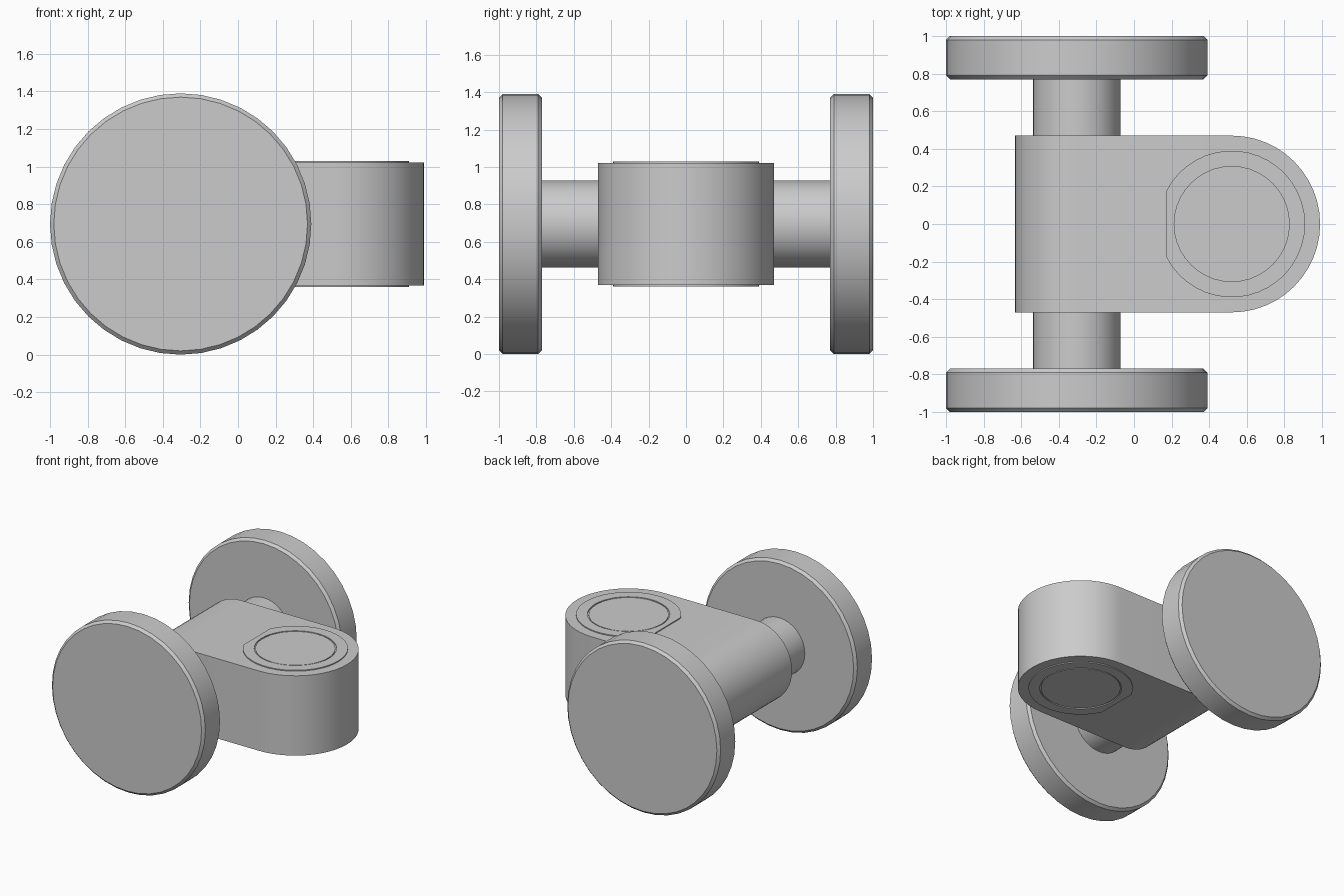
import bpy, bmesh
from math import sin, cos, pi, radians, asin
from mathutils import Vector

cube = bpy.data.objects.get("Cube")
if cube:
    bpy.data.objects.remove(cube, do_unlink=True)

# Material
grey = bpy.data.materials.new("light grey")
grey.use_nodes = True
colour = (0.6, 0.6, 0.6, 1)
grey.diffuse_color = colour
grey.node_tree.nodes["Principled BSDF"].inputs["Base Color"].default_value = colour

# Main dimensions
AXLE_X, AXLE_Z = -0.305, 0.695
PIN_X = 0.52
HALF_WIDTH, HALF_HEIGHT = 0.47, 0.327
BOSS_HALF = 0.335


def arc(cx, cy, r, start, end, n):
    return [(cx + r * cos(start + (end - start) * i / n),
             cy + r * sin(start + (end - start) * i / n)) for i in range(n + 1)]


def circle(cx, cy, r, n):
    return arc(cx, cy, r, 0, 2 * pi, n)[:-1]


def prism(name, outline, axis, lo, hi):
    """Extrude an outline along z (outline in xy) or y (outline in xz)."""
    place = (lambda a, b, c: (a, b, c)) if axis == "z" else (lambda a, b, c: (a, c, b))
    bm = bmesh.new()
    base = bm.faces.new([bm.verts.new(place(a, b, lo)) for a, b in outline])
    grown = bmesh.ops.extrude_face_region(bm, geom=[base])["geom"]
    bmesh.ops.translate(bm, verts=[v for v in grown if isinstance(v, bmesh.types.BMVert)],
                        vec=Vector(place(0, 0, hi - lo)))
    bmesh.ops.recalc_face_normals(bm, faces=bm.faces)
    mesh = bpy.data.meshes.new(name)
    bm.to_mesh(mesh)
    bm.free()
    mesh.materials.append(grey)
    obj = bpy.data.objects.new(name, mesh)
    bpy.context.collection.objects.link(obj)
    return obj


def select(obj):
    bpy.ops.object.select_all(action="DESELECT")
    obj.select_set(True)
    bpy.context.view_layer.objects.active = obj


def apply(obj, mod):
    select(obj)
    bpy.ops.object.modifier_apply(modifier=mod.name)


def combine(obj, cutter, operation):
    mod = obj.modifiers.new("cut", "BOOLEAN")
    mod.operation, mod.object, mod.solver = operation, cutter, "EXACT"
    apply(obj, mod)
    bpy.data.objects.remove(cutter, do_unlink=True)


def smooth(obj):
    select(obj)
    bpy.ops.object.shade_smooth_by_angle(angle=radians(30))


# Fork body: rounded around the axle at one end, around the pin at the other
side = arc(AXLE_X, AXLE_Z, HALF_HEIGHT, pi / 2, 3 * pi / 2, 24)
side += [(1.2, AXLE_Z - HALF_HEIGHT), (1.2, AXLE_Z + HALF_HEIGHT)]
plan = arc(PIN_X, 0, HALF_WIDTH, -pi / 2, pi / 2, 24)
plan += [(-1.2, HALF_WIDTH), (-1.2, -HALF_WIDTH)]
body = prism("body", side, "y", -0.8, 0.8)
combine(body, prism("plan_cutter", plan, "z", 0, 1.4), "INTERSECT")
smooth(body)

# Raised pin bosses above and below, flattened on the axle side
flat = pi - asin(0.172 / 0.39)
boss_outline = arc(PIN_X, 0, 0.39, -flat, flat, 36)
for name, sign in (("top", 1), ("bottom", -1)):
    lo, hi = sorted((AXLE_Z + sign * 0.3, AXLE_Z + sign * BOSS_HALF))
    boss = prism(name + "_boss", boss_outline, "z", lo, hi)
    combine(boss, prism("bore_cutter", circle(PIN_X, 0, 0.306, 40), "z", 0, 1.4),
            "DIFFERENCE")
    smooth(boss)

# Pin sitting in the bosses with a fine gap around it
pin = prism("pin", circle(PIN_X, 0, 0.297, 40), "z",
            AXLE_Z - BOSS_HALF + 0.002, AXLE_Z + BOSS_HALF - 0.002)
smooth(pin)

# Axle through the body
axle = prism("axle", circle(AXLE_X, AXLE_Z, 0.233, 32), "y", -0.8, 0.8)
smooth(axle)

# Wheels with chamfered rims
for name, lo, hi in (("front_wheel", -1, -0.77), ("back_wheel", 0.77, 1)):
    wheel = prism(name, circle(AXLE_X, AXLE_Z, 0.695, 40), "y", lo, hi)
    bevel = wheel.modifiers.new("chamfer", "BEVEL")
    bevel.width, bevel.segments = 0.02, 1
    bevel.limit_method, bevel.angle_limit = "ANGLE", radians(40)
    apply(wheel, bevel)
    smooth(wheel)
